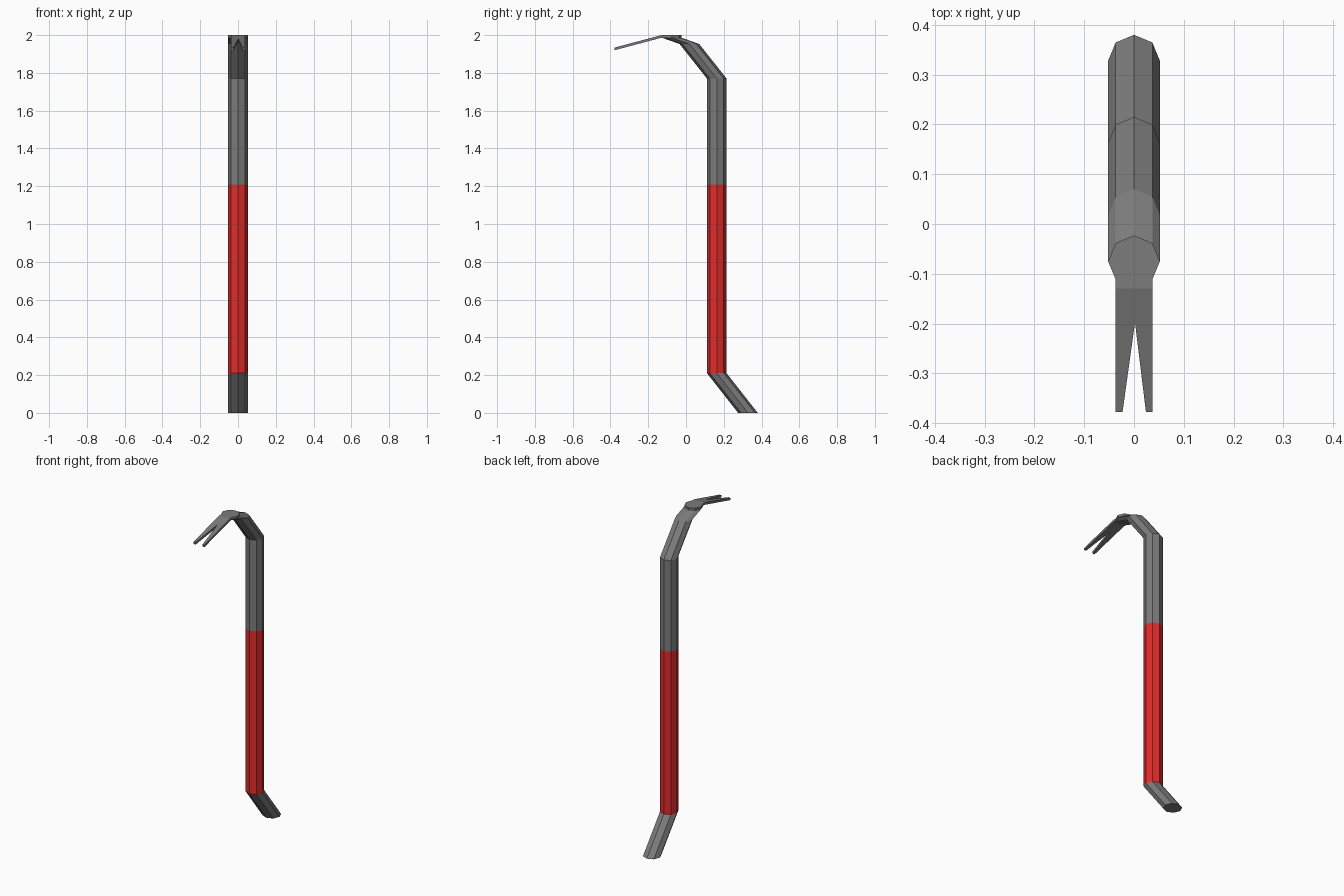
import bpy, bmesh, math

if "Cube" in bpy.data.objects:
    bpy.data.objects.remove(bpy.data.objects["Cube"])

R = 0.052           # octagonal bar radius
PLATE = 0.014       # thickness of the claw plate


def material(name, color):
    m = bpy.data.materials.new(name)
    m.diffuse_color = color
    m.use_nodes = True
    m.node_tree.nodes["Principled BSDF"].inputs["Base Color"].default_value = m.diffuse_color
    return m


steel = material("dark_steel", (0.2, 0.2, 0.2, 1))
red = material("red_paint", (0.75, 0.025, 0.025, 1))


def octagon(bm, y, z):
    return [bm.verts.new((R * math.cos(i * math.pi / 4),
                          y + R * math.sin(i * math.pi / 4), z)) for i in range(8)]


def finish(name, bm, mat):
    bmesh.ops.recalc_face_normals(bm, faces=bm.faces)
    me = bpy.data.meshes.new(name)
    bm.to_mesh(me)
    bm.free()
    me.materials.append(mat)
    ob = bpy.data.objects.new(name, me)
    bpy.context.collection.objects.link(ob)
    return ob


def bar(name, stations, mat):
    """Loft level octagons through (y, z) stations."""
    bm = bmesh.new()
    rings = [octagon(bm, y, z) for y, z in stations]
    for a, b in zip(rings, rings[1:]):
        for i in range(8):
            j = (i + 1) % 8
            bm.faces.new((a[i], a[j], b[j], b[i]))
    bm.faces.new(rings[0])
    bm.faces.new(rings[-1])
    return finish(name, bm, mat)


# Bent foot, painted grip and curved neck
bar("foot", [(0.328, 0), (0.163, 0.21)], steel)
bar("grip", [(0.163, 0.21), (0.163, 1.21)], red)
bar("neck", [(0.163, 1.21), (0.163, 1.77), (0.018, 1.953), (-0.075, 2 - PLATE)], steel)

# Claw: flat octagonal heel plus a sloping forked blade, extruded downward
bm = bmesh.new()
heel = octagon(bm, -0.075, 2.0)
bm.verts.remove(heel.pop(6))
w = heel[0].co.x * math.cos(math.pi / 4)
left, right = (bm.verts.new((s * w, -0.13, 2.0)) for s in (-1, 1))
bm.faces.new(heel[:6] + [left, right] + heel[6:])
slope = 0.066 / 0.248
fork = [bm.verts.new((x, y, 2.0 + (y + 0.13) * slope)) for x, y in
        [(-w, -0.378), (-0.023, -0.378), (0.002, -0.198), (0.024, -0.378), (w, -0.378)]]
bm.faces.new([left] + fork + [right])
ext = bmesh.ops.extrude_face_region(bm, geom=bm.faces[:], use_keep_orig=True)
bmesh.ops.translate(bm, vec=(0, 0, -PLATE),
                    verts=[g for g in ext["geom"] if isinstance(g, bmesh.types.BMVert)])
finish("claw", bm, steel)
